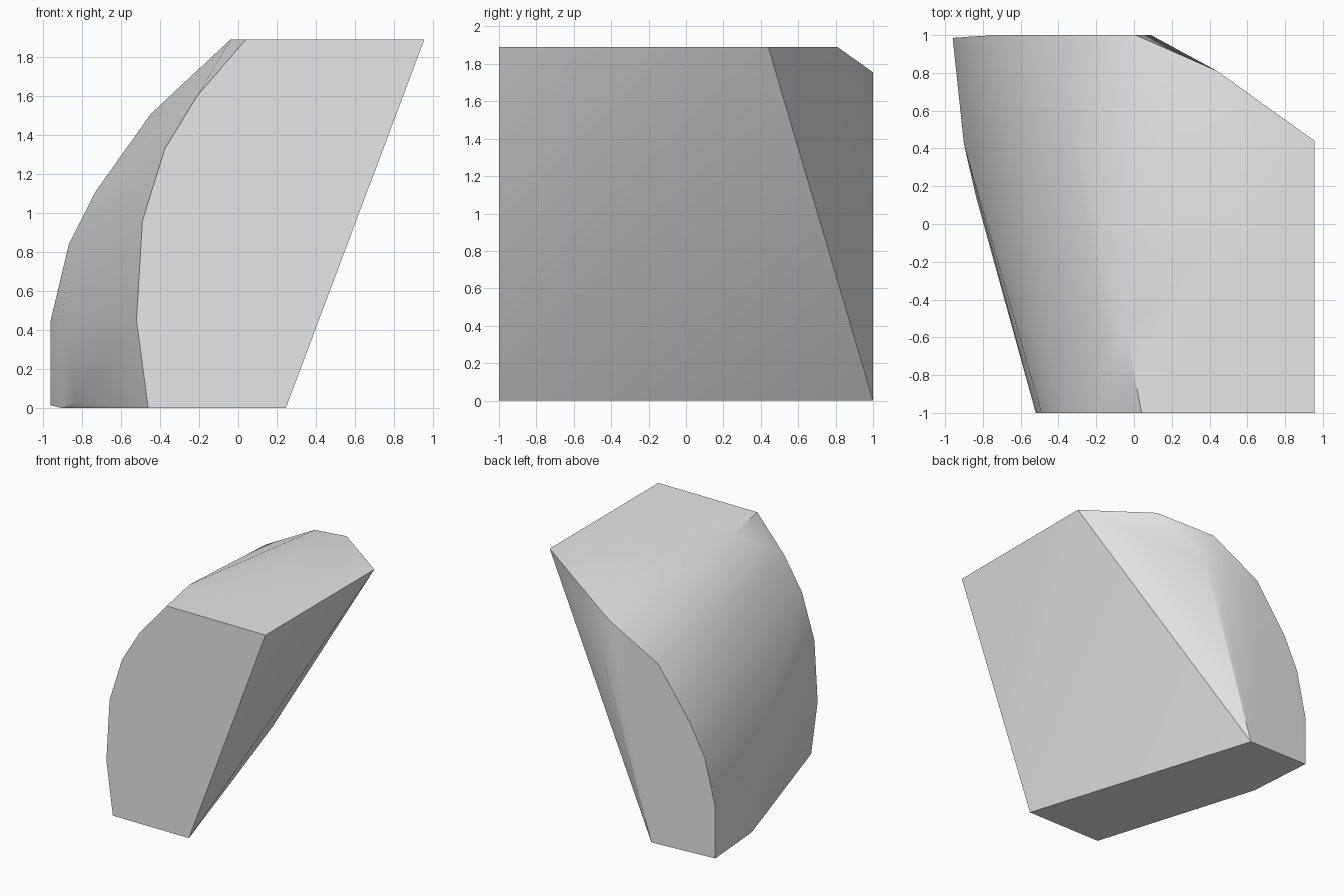
import bpy, bmesh, math

cube = bpy.data.objects.get("Cube")
if cube:
    bpy.data.objects.remove(cube, do_unlink=True)

# Single grey stone material
grey = bpy.data.materials.new("light_grey_stone")
grey.use_nodes = True
colour = (0.8, 0.8, 0.8, 1.0)
grey.diffuse_color = colour
grey.node_tree.nodes["Principled BSDF"].inputs["Base Color"].default_value = colour

# Front profile (x, z) at y = -1
front = [(-0.46, 0), (0.245, 0), (0.955, 1.89), (0.04, 1.89),
         (-0.21, 1.6), (-0.375, 1.33), (-0.49, 0.96), (-0.52, 0.45)]
# Back profile (x, z) at y = 1
back = [(-0.38, 0), (-0.73, 1.11), (-0.445, 1.51), (0.01, 1.755), (0.09, 1.5)]
# Corners between the two profiles: chipped top, bulging side, bottom lip
corners = [(0.955, 0.44, 1.89), (0.44, 0.81, 1.89), (-0.038, -0.58, 1.89),
           (-0.96, 0.985, 0.015), (-0.96, 0.985, 0.45), (-0.867, 0.992, 0.84),
           (-0.9, 0.42, 0), (-0.9, 0.42, 0.45), (-0.835, 0.14, 0.03)]

points = [(x, -1, z) for x, z in front] + [(x, 1, z) for x, z in back] + corners

# Wrap the profiles in a convex shell
bm = bmesh.new()
for p in points:
    bm.verts.new(p)
result = bmesh.ops.convex_hull(bm, input=bm.verts[:])
loose = [v for v in bm.verts if not v.link_faces]
bmesh.ops.delete(bm, geom=loose, context='VERTS')

# Merge the flat regions into single faces
bmesh.ops.dissolve_limit(bm, angle_limit=math.radians(0.5),
                         verts=bm.verts[:], edges=bm.edges[:])
bmesh.ops.recalc_face_normals(bm, faces=bm.faces[:])

mesh = bpy.data.meshes.new("rock_chunk")
bm.to_mesh(mesh)
bm.free()
mesh.materials.append(grey)
rock = bpy.data.objects.new("rock_chunk", mesh)
bpy.context.collection.objects.link(rock)

# Soft rounded side, crisp broken edges
bpy.ops.object.select_all(action='DESELECT')
rock.select_set(True)
bpy.context.view_layer.objects.active = rock
bpy.ops.object.shade_smooth_by_angle(angle=math.radians(30))
